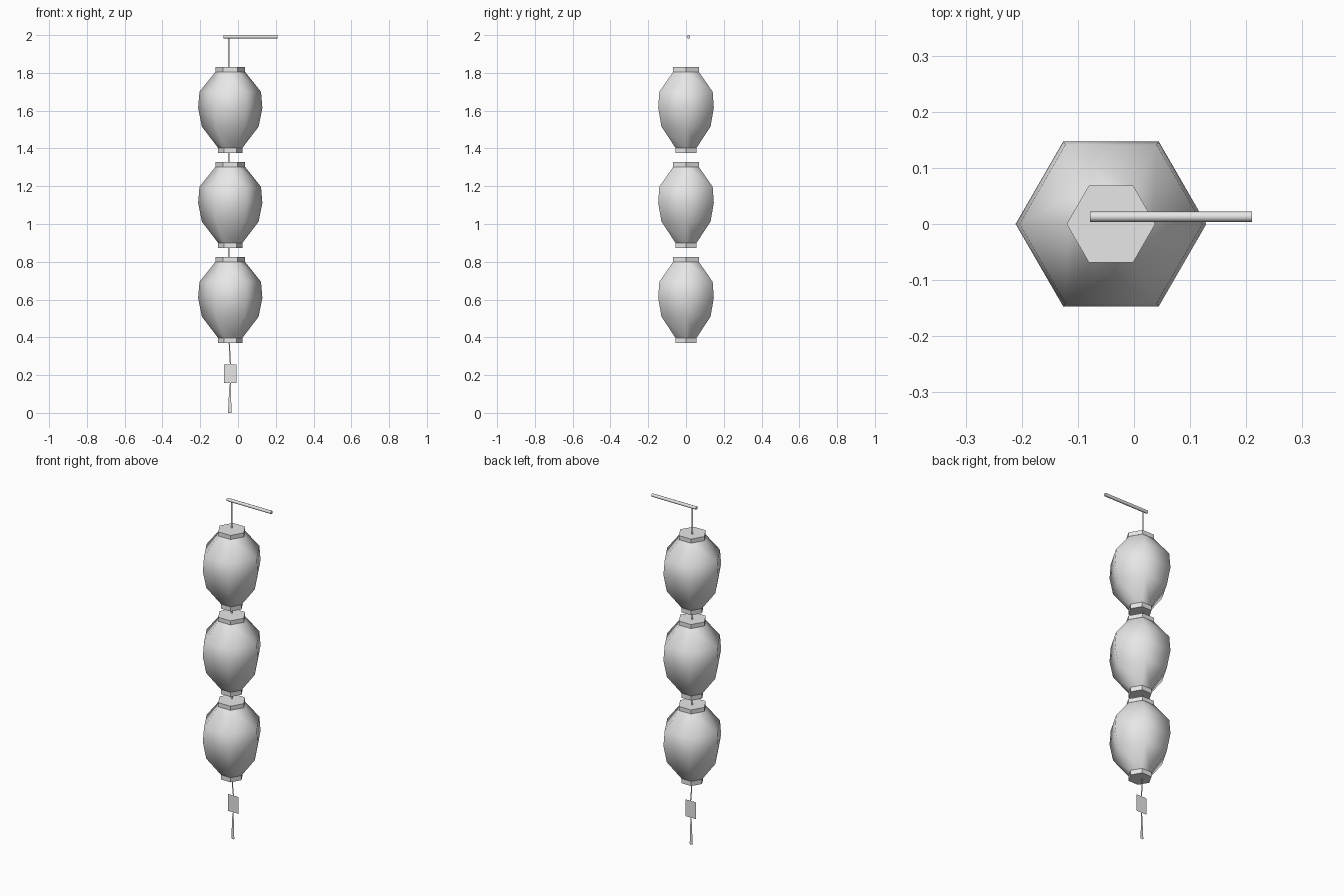
import bpy, bmesh, math

old = bpy.data.objects.get("Cube")
if old:
    bpy.data.objects.remove(old, do_unlink=True)

grey = bpy.data.materials.new("light_grey")
grey.use_nodes = True
grey.diffuse_color = (0.8, 0.8, 0.8, 1)
grey.node_tree.nodes["Principled BSDF"].inputs["Base Color"].default_value = (0.8, 0.8, 0.8, 1)

CENTRE_X = -0.041   # lantern axis
CORD_Y = 0.013      # plane of the cord, tag and tassel
STEP = 0.503        # spacing of the lanterns


def finish(name, bm, smooth=False):
    mesh = bpy.data.meshes.new(name)
    for face in bm.faces:
        face.smooth = smooth
    bm.to_mesh(mesh)
    bm.free()
    mesh.materials.append(grey)
    obj = bpy.data.objects.new(name, mesh)
    bpy.context.collection.objects.link(obj)
    return obj


def hexagon_loft(name, profile, top, closed=False, smooth=False):
    """Six-sided loft through (depth below top, radius) rings."""
    bm = bmesh.new()
    rings = []
    for depth, radius in profile:
        rings.append([bm.verts.new((CENTRE_X + radius * math.cos(i * math.pi / 3),
                                    radius * math.sin(i * math.pi / 3),
                                    top - depth)) for i in range(6)])
    for upper, lower in zip(rings, rings[1:]):
        for i in range(6):
            j = (i + 1) % 6
            bm.faces.new((upper[i], lower[i], lower[j], upper[j]))
    if closed:
        bm.faces.new(rings[0])
        bm.faces.new(rings[-1][::-1])
    return finish(name, bm, smooth)


def ribbon(name, points):
    """Flat strip facing the front, through (x, z, width) points."""
    bm = bmesh.new()
    pairs = [(bm.verts.new((x - w / 2, CORD_Y, z)), bm.verts.new((x + w / 2, CORD_Y, z)))
             for x, z, w in points]
    for (a, b), (c, d) in zip(pairs, pairs[1:]):
        bm.faces.new((a, c, d, b))
    return finish(name, bm)


# Three lanterns: smooth paper body with a flat cap at each end
body_profile = [(0.02, 0.075), (0.13, 0.163), (0.215, 0.17), (0.315, 0.15), (0.43, 0.062)]
for n, label in enumerate(("upper", "middle", "lower")):
    top = 1.83 - n * STEP
    hexagon_loft(label + "_lantern_body", body_profile, top, smooth=True)
    hexagon_loft(label + "_lantern_top_cap", [(0, 0.079), (0.024, 0.079)], top, closed=True)
    hexagon_loft(label + "_lantern_bottom_cap", [(0.428, 0.064), (0.455, 0.064)], top, closed=True)

# Hanging cord, tag and tassel
ribbon("hanging_cord", [(-0.05, 1.99, 0.008), (-0.05, 0.8, 0.008)])
ribbon("tag_cord", [(-0.046, 0.38, 0.007), (-0.044, 0.31, 0.007), (-0.039, 0.255, 0.007)])
ribbon("tag", [(-0.04, 0.257, 0.066), (-0.04, 0.158, 0.066)])
ribbon("tassel", [(-0.04, 0.158, 0.005), (-0.042, 0.13, 0.01), (-0.043, 0.06, 0.014),
                  (-0.043, 0.005, 0.02), (-0.043, 0.0, 0.017)])

# Carrying rod
bpy.ops.mesh.primitive_cylinder_add(vertices=8, radius=0.0095, depth=0.288,
                                    location=(0.066, CORD_Y, 1.991),
                                    rotation=(0, math.pi / 2, 0))
rod = bpy.context.object
rod.name = "carrying_rod"
rod.data.materials.append(grey)
bpy.ops.object.shade_smooth_by_angle(angle=math.radians(50))
